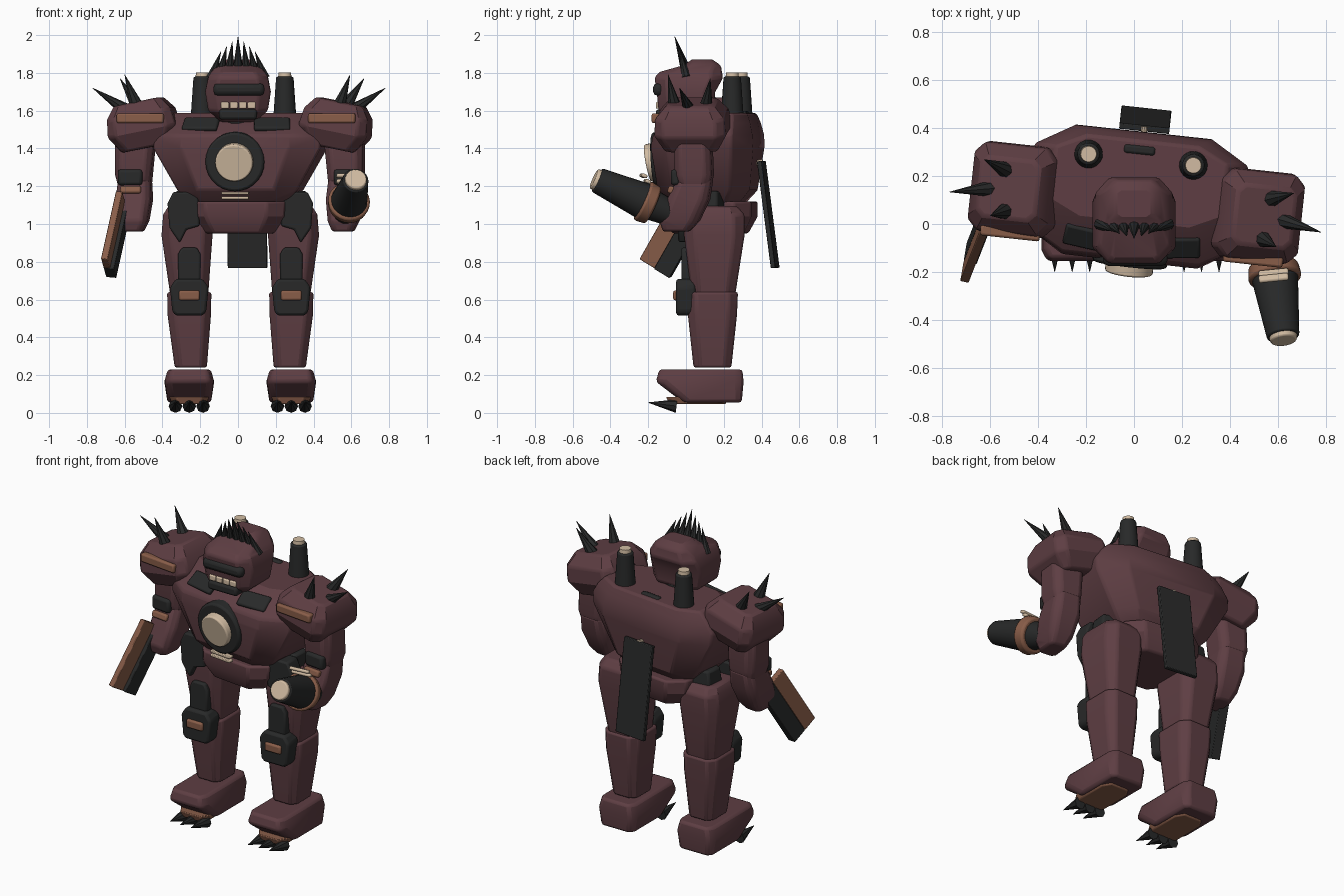
import bpy, bmesh, math
from mathutils import Matrix, Vector, Euler

if "Cube" in bpy.data.objects:
    bpy.data.objects.remove(bpy.data.objects["Cube"])


def material(name, rgb):
    m = bpy.data.materials.new(name)
    m.use_nodes = True
    color = (*rgb, 1)
    m.diffuse_color = color
    m.node_tree.nodes["Principled BSDF"].inputs["Base Color"].default_value = color
    return m


MAROON = material("maroon armour", (0.112, 0.048, 0.056))
DARK = material("charcoal", (0.021, 0.022, 0.022))
CREAM = material("cream", (0.64, 0.50, 0.36))
BROWN = material("copper brown", (0.25, 0.11, 0.066))
ID = Matrix.Identity(4)
YAW = Matrix.Rotation(-0.108, 4, "Z")  # upper body turns a little


def finish(name, bm, mat, m=ID, bevel=0.012):
    bmesh.ops.recalc_face_normals(bm, faces=bm.faces)
    bm.transform(m)
    mesh = bpy.data.meshes.new(name)
    bm.to_mesh(mesh)
    bm.free()
    mesh.materials.append(mat)
    ob = bpy.data.objects.new(name, mesh)
    bpy.context.collection.objects.link(ob)
    bpy.ops.object.select_all(action="DESELECT")
    ob.select_set(True)
    bpy.context.view_layer.objects.active = ob
    bpy.ops.object.shade_smooth_by_angle(angle=math.radians(32))
    if bevel:
        mod = ob.modifiers.new("Bevel", "BEVEL")
        mod.width = bevel
        mod.segments = 2
        mod.angle_limit = math.radians(35)
    return ob


def loft(name, rings, mat, m=ID, bevel=0.012, cut=0.35):
    """Chamfered rectangles (x, y, z, half width, half depth) joined bottom to top."""
    bm = bmesh.new()
    loops = []
    k = 1 - cut
    corners = [(1, -k), (1, k), (k, 1), (-k, 1), (-1, k), (-1, -k), (-k, -1), (k, -1)]
    for x, y, z, hx, hy in rings:
        loops.append([bm.verts.new((x + a * hx, y + b * hy, z)) for a, b in corners])
    for lo, hi in zip(loops, loops[1:]):
        for i in range(8):
            j = (i + 1) % 8
            bm.faces.new((lo[i], lo[j], hi[j], hi[i]))
    bm.faces.new(loops[0])
    bm.faces.new(loops[-1])
    return finish(name, bm, mat, m, bevel)


def box(name, c, size, mat, m=ID, rot=(0, 0, 0), bevel=0.01):
    bm = bmesh.new()
    bmesh.ops.create_cube(bm, size=1)
    local = Matrix.Translation(c) @ Euler(rot).to_matrix().to_4x4() @ Matrix.Diagonal((*size, 1))
    return finish(name, bm, mat, m @ local, bevel)


def rod(name, a, b, r1, r2, mat, m=ID, sides=20, bevel=0.0):
    a, b = Vector(a), Vector(b)
    d = b - a
    bm = bmesh.new()
    bmesh.ops.create_cone(bm, cap_ends=True, segments=sides, radius1=r1, radius2=r2, depth=d.length)
    place = Matrix.Translation((a + b) / 2) @ d.to_track_quat("Z", "Y").to_matrix().to_4x4()
    return finish(name, bm, mat, m @ place, bevel)


def spike(name, a, b, r, m=ID):
    return rod(name, a, b, r, 0.001, DARK, m, sides=8)


def prism(name, outline, y0, y1, mat, m=ID, bevel=0.01):
    bm = bmesh.new()
    face = bm.faces.new([bm.verts.new((x, y0, z)) for x, z in outline])
    ext = bmesh.ops.extrude_face_region(bm, geom=[face])["geom"]
    verts = [v for v in ext if isinstance(v, bmesh.types.BMVert)]
    bmesh.ops.translate(bm, verts=verts, vec=(0, y1 - y0, 0))
    return finish(name, bm, mat, m, bevel)


# Torso, waist and pelvis
loft("torso", [(0, .12, 1.11, .25, .18), (0, .115, 1.18, .32, .245), (0, .115, 1.4, .445, .272),
               (0, .12, 1.47, .45, .265), (0, .15, 1.535, .41, .22), (0, .18, 1.588, .36, .17)],
     MAROON, YAW, cut=0.36)
loft("waist", [(0, .15, 1.05, .36, .09), (0, .15, 1.175, .345, .08)], DARK, YAW)
loft("pelvis", [(0, .13, .95, .19, .19), (0, .13, 1.04, .25, .235), (0, .13, 1.12, .255, .235)], MAROON, YAW)
rod("neck", (0, .04, 1.5), (0, .04, 1.62), .12, .1, DARK)

# Chest lamp, trim and back gear
rod("chest_ring", (0, -.06, 1.336), (0, -.172, 1.328), .16, .156, DARK, YAW, 28, .012)
rod("chest_lamp", (0, -.1, 1.342), (0, -.205, 1.322), .102, .1, CREAM, YAW, 28, .008)
for z in (1.138, 1.163):
    box("belly_strip", (0, -.14, z), (.145, .035, .015), CREAM, YAW, bevel=.004)
box("back_slot", (-.01, .31, 1.588), (.13, .035, .02), DARK, YAW)
box("back_board", (0, .438, 1.05), (.21, .025, .57), DARK, YAW, rot=(.13, 0, 0), bevel=.004)
rod("board_peg", (0, .35, 1.32), (0, .41, 1.33), .014, .014, CREAM, YAW, 10)
for s in (-1, 1):
    box("collar_plate", (.19 * s, -.078, 1.527), (.19, .1, .028), DARK, YAW, rot=(.62, 0, .12 * s))
    rod("exhaust_tube", (.22 * s, .27, 1.52), (.22 * s, .27, 1.78), .064, .046, DARK, YAW, 18, .008)
    rod("exhaust_tip", (.22 * s, .27, 1.76), (.22 * s, .27, 1.802), .037, .033, CREAM, YAW, 18)

# Head
loft("head", [(0, .0, 1.54, .09, .09), (0, .0, 1.6, .158, .145), (0, .0, 1.7, .174, .155),
              (0, .015, 1.775, .16, .182), (0, .025, 1.805, .142, .165), (0, .085, 1.84, .115, .1),
              (0, .085, 1.87, .08, .055)], MAROON)
box("visor", (.005, -.145, 1.712), (.27, .06, .066), DARK, bevel=.024)
box("chin_plate", (0, -.125, 1.58), (.2, .07, .055), DARK, bevel=.015)
for i in range(4):
    box("tooth", (-.069 + .047 * i, -.148, 1.628), (.042, .024, .035), CREAM, bevel=.006)
for i in range(-3, 4):
    t = abs(i) / 3
    spike("crown_spike", (.047 * i, 0, 1.815 - .04 * t), (.03 * i, -.06 + .03 * t, 1.993 - .08 * t), .028)

for s in (-1, 1):
    # Shoulders
    tilt = YAW @ Matrix.Translation((.515 * s, .09, 1.53)) @ Matrix.Rotation(.2 * s, 4, "Y")
    loft("shoulder", [(0, 0, -.13, .13, .14), (0, 0, -.04, .185, .19), (0, 0, .05, .175, .185),
                      (0, 0, .12, .125, .125)], MAROON, tilt, cut=.25)
    box("shoulder_trim", (.51 * s, -.093, 1.56), (.25, .045, .052), BROWN, YAW)
    for base, tip in (((.57, .09, 1.58), (.78, .05, 1.72)), ((.54, .16, 1.6), (.65, .2, 1.77)),
                      ((.53, 0, 1.6), (.6, -.03, 1.79))):
        spike("shoulder_spike", (base[0] * s, base[1], base[2]), (tip[0] * s, tip[1], tip[2]), .042, YAW)

    # Arms
    loft("upper_arm", [(.56 * s, .105, 1.2, .085, .085), (.565 * s, .105, 1.26, .095, .1),
                       (.555 * s, .1, 1.46, .105, .095)], MAROON, YAW)
    loft("forearm", [(.56 * s, .01, .96, .055, .07), (.56 * s, .028, 1.02, .08, .105),
                     (.56 * s, .075, 1.13, .094, .11), (.56 * s, .11, 1.24, .085, .092)], MAROON, YAW)
    box("elbow_guard", (.575 * s, .012, 1.247), (.13, .05, .085), DARK, YAW, bevel=.016)
    box("elbow_trim", (.57 * s, -.01, 1.18), (.11, .04, .04), BROWN, YAW, rot=(-.3, 0, 0))

    # Legs
    x = .27 * s + .012
    loft("thigh", [(x, .145, .62, .1, .115), (x + .012 * s, .15, .94, .135, .16),
                   (x + .01 * s, .15, 1.05, .128, .16), (x + .005 * s, .145, 1.095, .105, .125)], MAROON)
    loft("shin", [(x - .008 * s, .14, .24, .085, .1), (x, .14, .52, .115, .13),
                  (x, .14, .64, .117, .135)], MAROON)
    prism("hip_plate", [(x + a * s, z) for a, z in ((-.045, 1.17), (.085, 1.17), (.115, 1.11), (.105, .98),
          (.05, .9), (.015, .97), (-.055, .99))], -.042, .06, DARK)
    prism("thigh_plate", [(x + a, z) for a, z in ((-.04, .875), (.04, .875), (.06, .84), (.06, .7),
          (-.06, .7), (-.06, .84))], -.025, .06, DARK)
    prism("knee_cap", [(x + a, z) for a, z in ((-.07, .71), (.07, .71), (.102, .665), (.09, .535), (.07, .515),
          (-.07, .515), (-.09, .535), (-.102, .665))], -.052, .05, DARK, bevel=.02)
    box("knee_badge", (x, -.05, .622), (.11, .035, .052), BROWN)

    # Feet
    loft("foot", [(x, .14, .055, .115, .155), (x, .073, .165, .132, .232), (x, .078, .23, .114, .22)],
         MAROON, bevel=.015, cut=.2)
    loft("sole", [(x, .06, .046, .09, .15), (x, .06, .085, .105, .165)], BROWN, bevel=.006)
    for i in (-1, 0, 1):
        spike("toe_claw", (x + .073 * i, -.05, .036), (x + .073 * i, -.2, .055), .036)

# Arm cannon on the left forearm
base, tip = Vector((.585, -.2, 1.11)), Vector((.623, -.47, 1.232))
axis = (tip - base).normalized()
rod("cannon_mount", base - axis * .12, base, .07, .085, DARK)
rod("cannon_ring", base - axis * .03, base + axis * .035, .105, .113, BROWN, sides=24, bevel=.012)
rod("cannon_barrel", base, tip, .1, .068, DARK, sides=24, bevel=.006)
rod("cannon_muzzle", tip - axis * .02, tip + axis * .02, .062, .055, CREAM, sides=24, bevel=.006)
for k in (0, 1):
    box("cannon_sight", (.583, -.205 - .02 * k, 1.225 + .03 * k), (.125, .032, .02), CREAM,
        rot=(-.4, 0, .1), bevel=.008)

# Two-tone blade board on the right forearm
u = Vector((.08, .205, .36)).normalized()
n = u.cross(Vector((-.03, -.17, .09))).normalized()
w = n.cross(u)
frame = Matrix((w, n, u)).transposed().to_4x4()
frame.translation = (-.655, -.06, .945)
inward = math.copysign(.01, n.x)
box("board_front_half", (.048, 0, 0), (.096, .036, .42), BROWN, frame, bevel=.004)
box("board_rear_half", (-.048, inward, 0), (.096, .056, .42), DARK, frame, bevel=.004)
